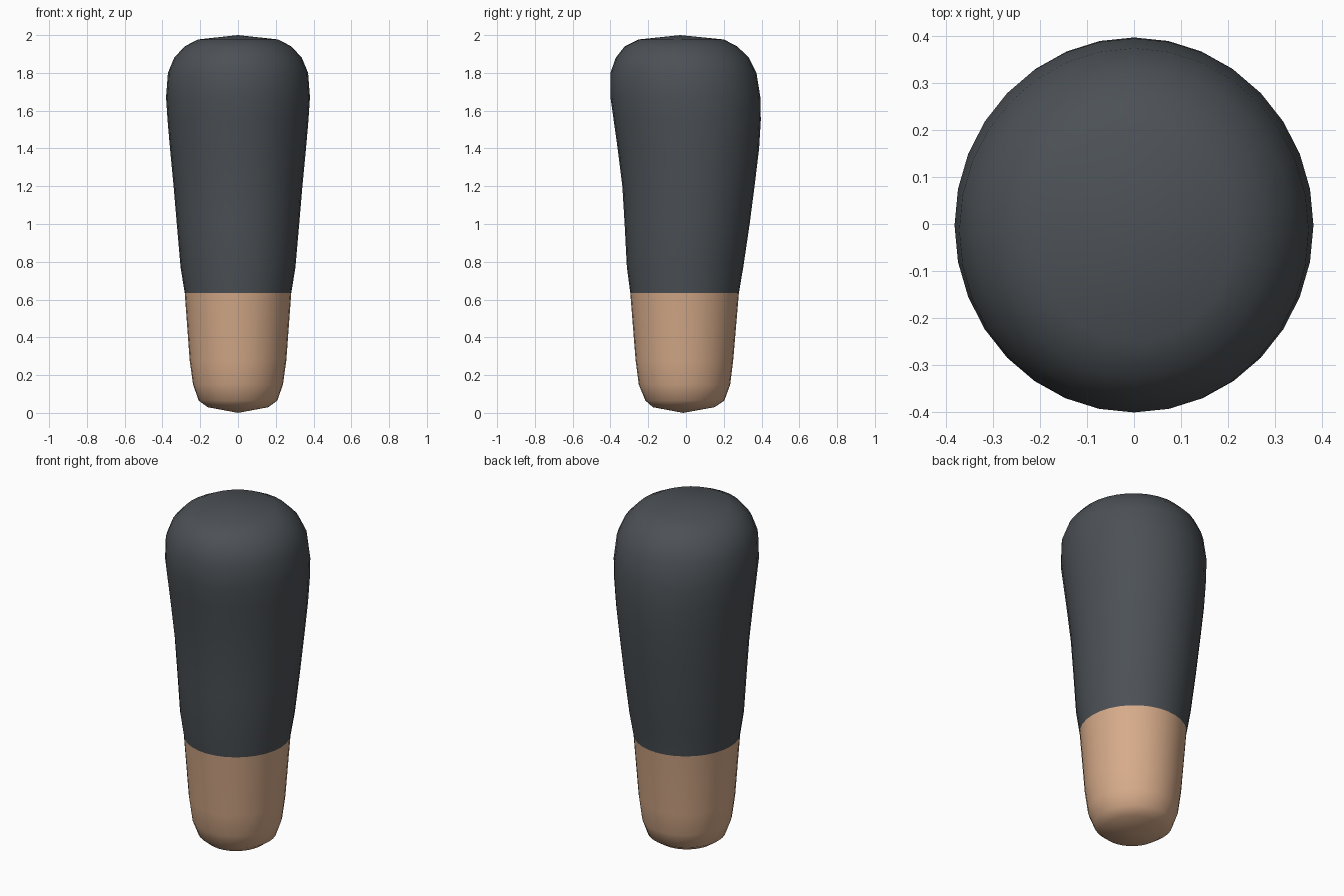
import bpy, bmesh, math

cube = bpy.data.objects.get("Cube")
if cube:
    bpy.data.objects.remove(cube)


def make_material(name, color):
    mat = bpy.data.materials.new(name)
    mat.use_nodes = True
    mat.diffuse_color = color
    bsdf = mat.node_tree.nodes["Principled BSDF"]
    bsdf.inputs["Base Color"].default_value = color
    bsdf.inputs["Roughness"].default_value = 0.8
    return mat


cloth = make_material("dark grey cloth", (0.072, 0.082, 0.092, 1))
skin = make_material("skin", (0.68, 0.41, 0.255, 1))

SIDES = 32
CUFF = 0.635  # height of the sleeve edge

# Cross-sections: height, half width, front y, back y
RINGS = [
    (0.03, 0.160, -0.175, 0.150),
    (0.065, 0.208, -0.215, 0.203),
    (0.15, 0.238, -0.250, 0.234),
    (0.28, 0.256, -0.267, 0.250),
    (CUFF, 0.282, -0.295, 0.280),
    (0.77, 0.304, -0.313, 0.303),
    (1.00, 0.324, -0.325, 0.337),
    (1.20, 0.341, -0.337, 0.363),
    (1.40, 0.360, -0.362, 0.387),
    (1.55, 0.373, -0.383, 0.396),
    (1.67, 0.381, -0.400, 0.394),
    (1.80, 0.371, -0.400, 0.373),
    (1.88, 0.338, -0.372, 0.333),
    (1.94, 0.283, -0.325, 0.272),
    (1.977, 0.212, -0.250, 0.200),
]

# Limb: lofted rings closed with a shallow cone at each end
bm = bmesh.new()
loops = []
for z, rx, front, back in RINGS:
    cy, ry = (front + back) / 2, (back - front) / 2
    angles = [math.tau * i / SIDES for i in range(SIDES)]
    loops.append([bm.verts.new((rx * math.cos(a), cy + ry * math.sin(a), z)) for a in angles])
bottom = bm.verts.new((0, -0.015, 0))
top = bm.verts.new((0, -0.03, 2))
for i in range(SIDES):
    j = (i + 1) % SIDES
    for low, high in zip(loops, loops[1:]):
        bm.faces.new((low[i], low[j], high[j], high[i]))
    bm.faces.new((bottom, loops[0][j], loops[0][i]))
    bm.faces.new((top, loops[-1][i], loops[-1][j]))

# Sleeve above the cuff, bare skin below
for face in bm.faces:
    face.smooth = True
    face.material_index = 0 if face.calc_center_median().z > CUFF else 1

mesh = bpy.data.meshes.new("sleeved_arm")
bm.to_mesh(mesh)
bm.free()
mesh.materials.append(cloth)
mesh.materials.append(skin)
arm = bpy.data.objects.new("sleeved_arm", mesh)
bpy.context.collection.objects.link(arm)
